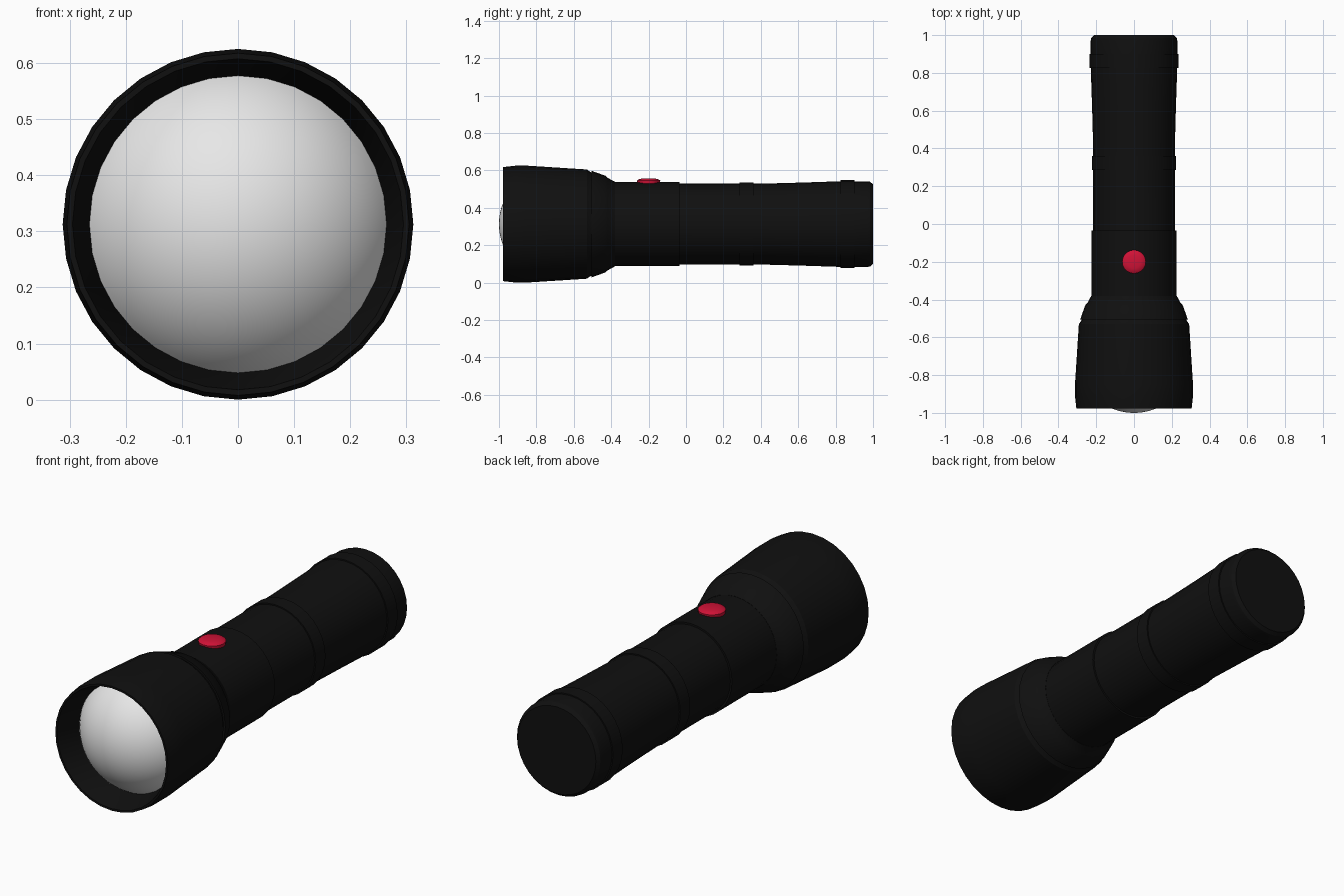
import bpy, bmesh, math

if "Cube" in bpy.data.objects:
    bpy.data.objects.remove(bpy.data.objects["Cube"])

CZ = 0.3125  # height of the torch axis


def material(name, rgb):
    m = bpy.data.materials.new(name)
    m.diffuse_color = (*rgb, 1)
    m.use_nodes = True
    m.node_tree.nodes["Principled BSDF"].inputs["Base Color"].default_value = m.diffuse_color
    return m


BLACK = material("matte black", (0.005, 0.005, 0.005))
GREY = material("lens grey", (0.8, 0.8, 0.8))
RED = material("button red", (0.63, 0.006, 0.037))


def lathe(name, profile, mat, sides=32, axis='Y', centre=(0, 0, CZ), angle=30):
    """Revolve (position, radius) pairs around the axis through centre."""
    bm = bmesh.new()
    rings = []
    for p, r in profile:
        ring = []
        for i in range(1 if r == 0 else sides):
            a = 2 * math.pi * i / sides
            u, v = r * math.sin(a), r * math.cos(a)
            co = (u, p, v) if axis == 'Y' else (u, v, p)
            ring.append(bm.verts.new([c + d for c, d in zip(co, centre)]))
        rings.append(ring)
    for a, b in zip(rings, rings[1:]):
        for i in range(sides):
            j = (i + 1) % sides
            quad = [a[i % len(a)], a[j % len(a)], b[j % len(b)], b[i % len(b)]]
            bm.faces.new(list(dict.fromkeys(quad)))
    bmesh.ops.recalc_face_normals(bm, faces=bm.faces)
    me = bpy.data.meshes.new(name)
    bm.to_mesh(me)
    bm.free()
    me.materials.append(mat)
    ob = bpy.data.objects.new(name, me)
    bpy.context.collection.objects.link(ob)
    bpy.ops.object.select_all(action='DESELECT')
    ob.select_set(True)
    bpy.context.view_layer.objects.active = ob
    bpy.ops.object.shade_smooth_by_angle(angle=math.radians(angle))
    return ob


# flared head, with the tapered bore that holds the lens
lathe("head", [(-0.80, 0), (-0.80, 0.262), (-0.85, 0.265), (-0.978, 0.295),
               (-0.978, 0.305), (-0.91, 0.3125), (-0.85, 0.3125),
               (-0.53, 0.292), (-0.51, 0.278), (-0.49, 0.27), (-0.49, 0)], BLACK)

# stepped collar behind the head
lathe("collar", [(-0.505, 0), (-0.505, 0.285), (-0.43, 0.258),
                 (-0.42, 0.248), (-0.38, 0.226), (-0.38, 0)], BLACK)

# switch section and slimmer handle
lathe("switch_section", [(-0.40, 0), (-0.40, 0.225), (-0.035, 0.225),
                         (-0.035, 0)], BLACK)
lathe("handle", [(-0.05, 0), (-0.05, 0.216), (0.40, 0.216), (0.62, 0.222),
                 (0.83, 0.229), (0.97, 0.229), (0.985, 0.226), (1.0, 0.212),
                 (1.0, 0)], BLACK)

# raised grip bands
for name, y0, y1, r in (("middle_band", 0.285, 0.36, 0.222),
                        ("tail_band", 0.825, 0.90, 0.235)):
    lathe(name, [(y0, 0.20), (y0, r), (y1, r), (y1, 0.20)], BLACK)

# domed lens
R = 0.305
lathe("lens", [(-1 + R - R * math.cos(t), R * math.sin(t))
               for t in [math.radians(62) * k / 14 for k in range(15)]],
      GREY, sides=64, angle=60)

# round push button
lathe("button", [(0.525, 0), (0.525, 0.06), (0.545, 0.0625), (0.551, 0.055),
                 (0.556, 0.035), (0.557, 0)], RED, sides=20, axis='Z',
      centre=(0, -0.2, 0))
